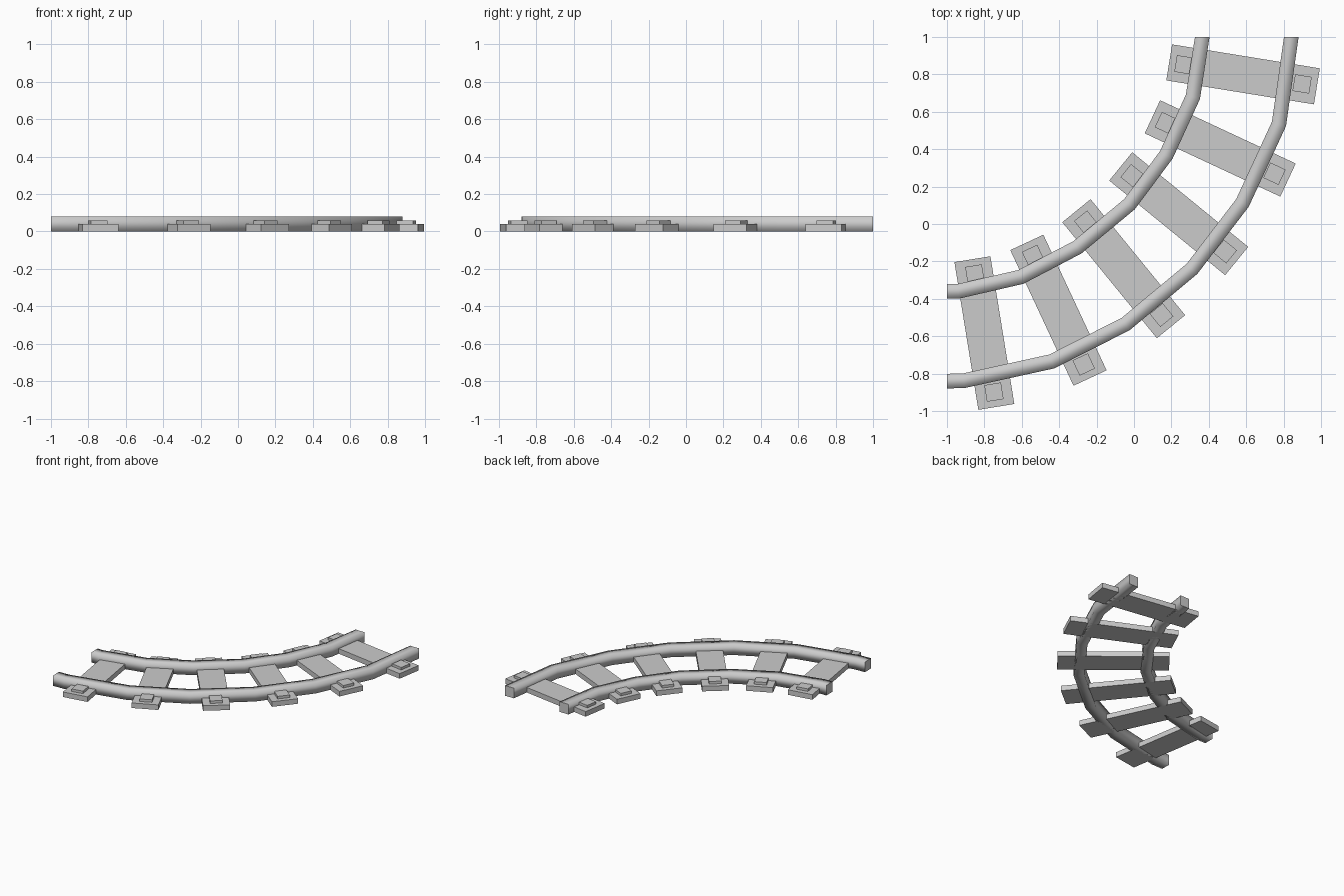
import bpy, bmesh
from math import radians, cos, sin
from mathutils import Vector, Matrix

if "Cube" in bpy.data.objects:
    bpy.data.objects.remove(bpy.data.objects["Cube"])

RAIL_W, RAIL_H = 0.078, 0.08


def finish(name, bm):
    bmesh.ops.recalc_face_normals(bm, faces=bm.faces[:])
    mesh = bpy.data.meshes.new(name)
    bm.to_mesh(mesh)
    bm.free()
    obj = bpy.data.objects.new(name, mesh)
    bpy.context.collection.objects.link(obj)
    return obj


def box(name, x, y, z, size, angle):
    bm = bmesh.new()
    m = (Matrix.Translation((x, y, z)) @ Matrix.Rotation(angle, 4, 'Z')
         @ Matrix.Diagonal((*size, 1)))
    bmesh.ops.create_cube(bm, size=1, matrix=m)
    return finish(name, bm)


def rail(name, path):
    # rectangular section swept along the path with mitred corners
    pts = [Vector(p) for p in path]
    bm = bmesh.new()
    rings = []
    for i, p in enumerate(pts):
        if i == 0:
            off = Vector((0, 1)) * RAIL_W / 2
        elif i == len(pts) - 1:
            off = Vector((-1, 0)) * RAIL_W / 2
        else:
            a = (p - pts[i - 1]).normalized()
            b = (pts[i + 1] - p).normalized()
            t = (a + b).normalized()
            off = Vector((-t.y, t.x)) * RAIL_W / 2 / t.dot(a)
        l, r = p + off, p - off
        rings.append([bm.verts.new((q.x, q.y, z)) for q, z in
                      ((l, 0), (r, 0), (r, RAIL_H), (l, RAIL_H))])
    for a, b in zip(rings, rings[1:]):
        for k in range(4):
            j = (k + 1) % 4
            f = bm.faces.new((a[k], a[j], b[j], b[k]))
            f.smooth = True
    # flat end caps with sharp borders
    for ring in (rings[0], rings[-1]):
        cap = bm.faces.new(ring)
        for e in cap.edges:
            e.smooth = False
    return finish(name, bm)


# two curved rails
rail("inner_rail", [(-1, -0.36), (-0.94, -0.36), (-0.605, -0.283), (-0.303, -0.125),
                    (-0.025, 0.105), (0.172, 0.368), (0.315, 0.68), (0.365, 1)])
rail("outer_rail", [(-1, -0.84), (-0.91, -0.838), (-0.44, -0.735), (-0.045, -0.535),
                    (0.31, -0.24), (0.58, 0.113), (0.775, 0.535), (0.841, 1)])

# sleepers for one half, mirrored across the diagonal
half = [(0.583, 0.80, -9.2), (0.461, 0.404, -25), (0.239, 0.055, -39.2)]
sleepers = half + [(-y, -x, -90 - a) for x, y, a in reversed(half)]
for n, (x, y, deg) in enumerate(sleepers, 1):
    a = radians(deg)
    box(f"sleeper_{n}", x, y, 0.02, (0.80, 0.195, 0.04), a)
    # fastening plate at each end
    for side, s in (("inner", -0.32), ("outer", 0.32)):
        box(f"{side}_plate_{n}", x + s * cos(a), y + s * sin(a), 0.049,
            (0.09, 0.09, 0.022), a)
